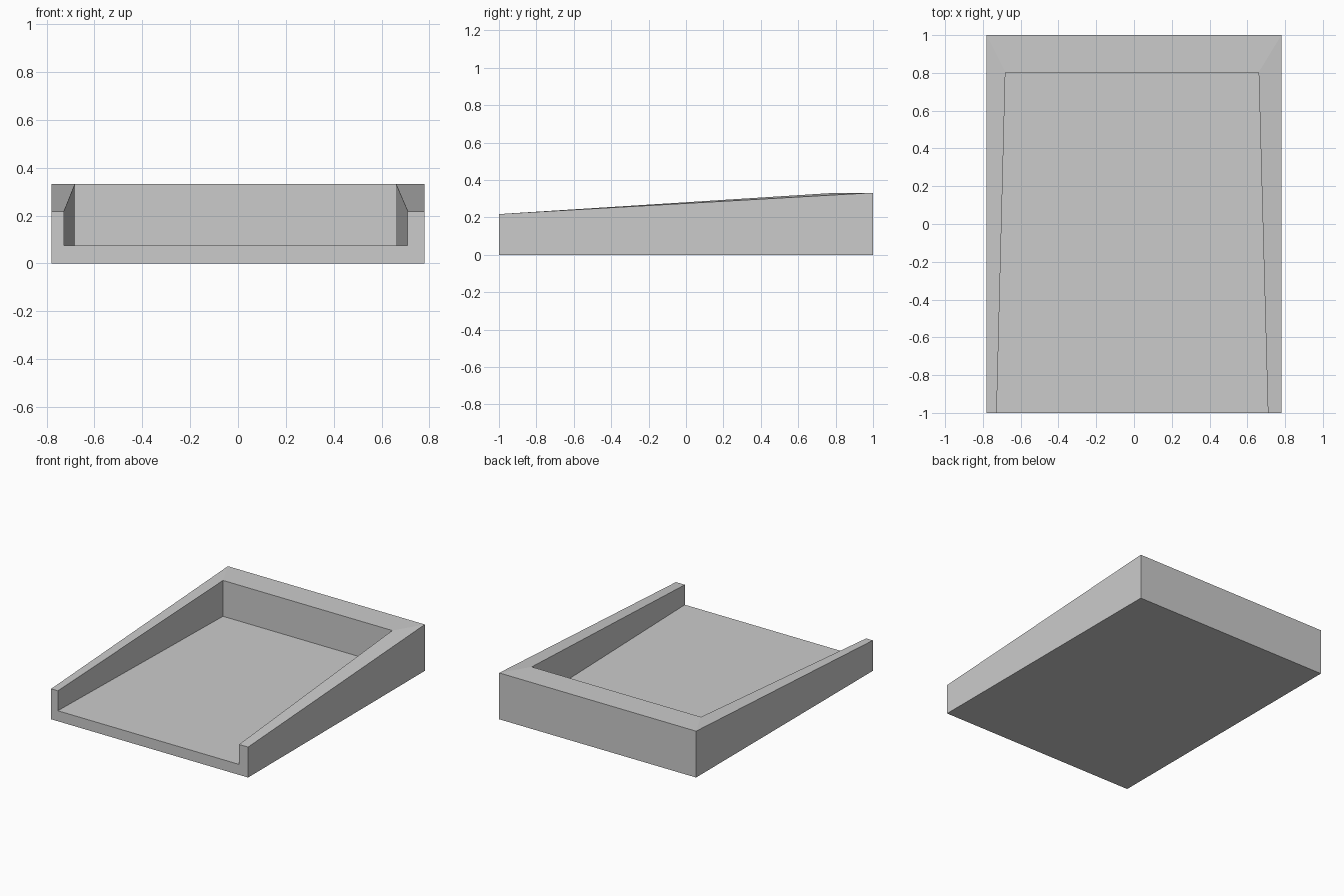
import bpy
import bmesh

# Remove the default object
cube = bpy.data.objects.get("Cube")
if cube:
    bpy.data.objects.remove(cube, do_unlink=True)

# Overall sizes
HALF_W, HALF_L = 0.78, 1.0
FLOOR_Z, FRONT_Z, BACK_Z = 0.075, 0.218, 0.332
INNER_BACK_Y = 0.803

# Plain grey material
grey = bpy.data.materials.new("light_grey")
grey.use_nodes = True
colour = (0.6, 0.6, 0.6, 1)
grey.diffuse_color = colour
grey.node_tree.nodes["Principled BSDF"].inputs["Base Color"].default_value = colour

bm = bmesh.new()


def side_points(sign, front_x, back_x):
    """Corner vertices of one side wall, which thickens towards the back."""
    x = sign * HALF_W
    spots = {
        "base_front": (x, -HALF_L, 0),
        "base_back": (x, HALF_L, 0),
        "top_front": (x, -HALF_L, FRONT_Z),
        "top_back": (x, HALF_L, BACK_Z),
        "rim_front": (front_x, -HALF_L, FRONT_Z),
        "rim_back": (back_x, INNER_BACK_Y, BACK_Z),
        "floor_front": (front_x, -HALF_L, FLOOR_Z),
        "floor_back": (back_x, INNER_BACK_Y, FLOOR_Z),
    }
    return {name: bm.verts.new(co) for name, co in spots.items()}


right = side_points(-1, -0.727, -0.681)
left = side_points(1, 0.709, 0.66)

# Side walls: outside, sloping rim, inside
for side in (right, left):
    for names in (
        ("base_front", "base_back", "top_back", "top_front"),
        ("top_front", "top_back", "rim_back", "rim_front"),
        ("rim_front", "rim_back", "floor_back", "floor_front"),
    ):
        bm.faces.new([side[n] for n in names])

# Underside, back wall, back rim, inner back wall and tray floor
for a, b in (
    ("base_front", "base_back"),
    ("base_back", "top_back"),
    ("top_back", "rim_back"),
    ("rim_back", "floor_back"),
    ("floor_back", "floor_front"),
):
    bm.faces.new([right[a], right[b], left[b], left[a]])

# U-shaped open front
outline = ("base_front", "top_front", "rim_front", "floor_front")
bm.faces.new([right[n] for n in outline] + [left[n] for n in reversed(outline)])

bmesh.ops.recalc_face_normals(bm, faces=bm.faces[:])
mesh = bpy.data.meshes.new("sloped_tray")
bm.to_mesh(mesh)
bm.free()
mesh.materials.append(grey)
tray = bpy.data.objects.new("sloped_tray", mesh)
bpy.context.collection.objects.link(tray)
